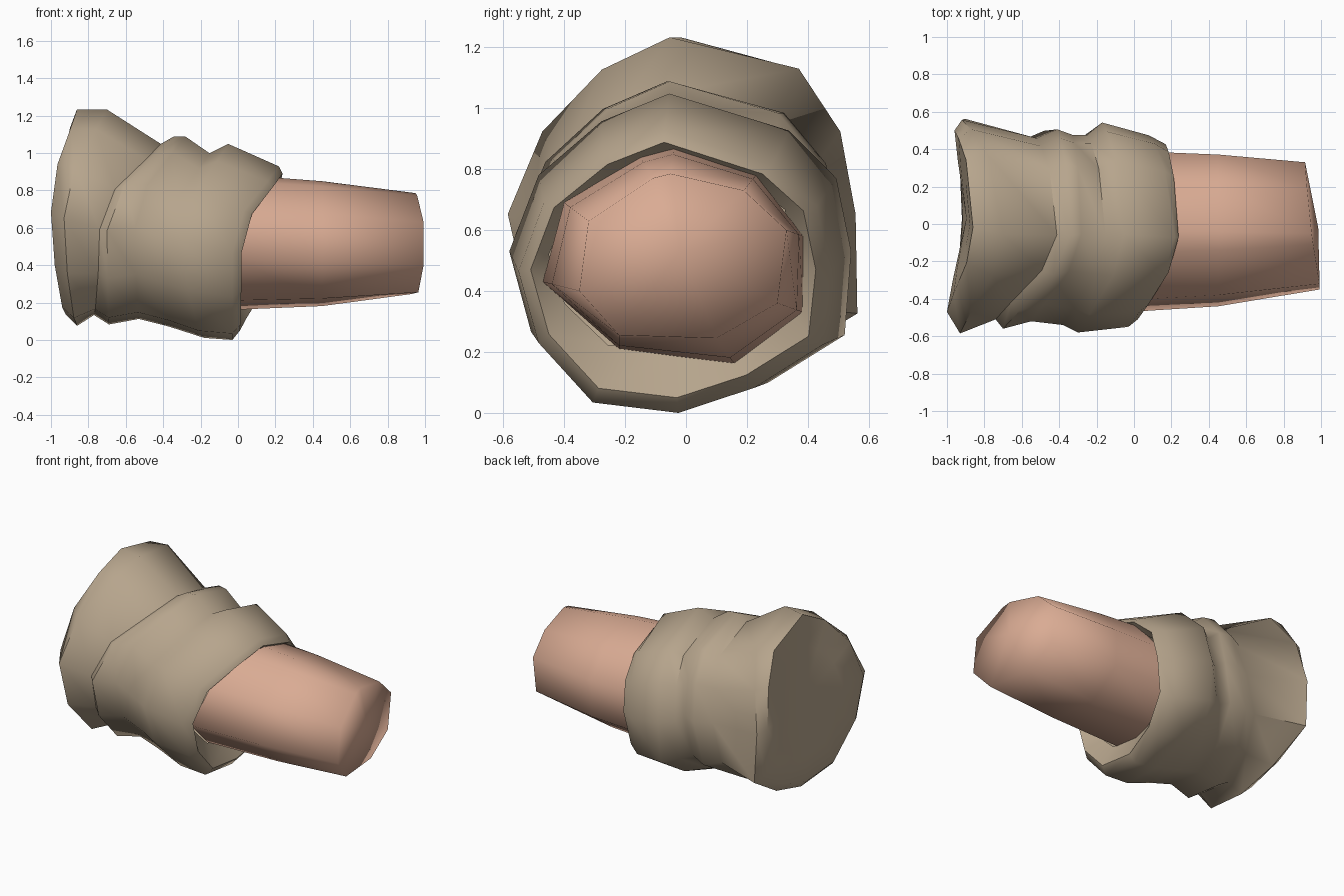
import bpy, math
from mathutils import Vector

if "Cube" in bpy.data.objects:
    bpy.data.objects.remove(bpy.data.objects["Cube"])


def material(name, rgb):
    m = bpy.data.materials.new(name)
    m.diffuse_color = (*rgb, 1)
    m.use_nodes = True
    m.node_tree.nodes["Principled BSDF"].inputs["Base Color"].default_value = m.diffuse_color
    return m


def loft(name, rings, end_tip, mat, angle):
    """Skin a row of equal-length rings; the tip closes the last ring with a fan."""
    n = len(rings[0])
    verts = [v for r in rings for v in r]
    faces = []
    for k in range(len(rings) - 1):
        for i in range(n):
            a, b = k * n + i, k * n + (i + 1) % n
            faces.append((a, b, b + n, a + n))
    t = len(verts)
    base = t - n
    verts.append(end_tip)
    faces += [(base + i, base + (i + 1) % n, t) for i in range(n)]
    mesh = bpy.data.meshes.new(name)
    mesh.from_pydata([tuple(v) for v in verts], [], faces)
    mesh.materials.append(mat)
    ob = bpy.data.objects.new(name, mesh)
    bpy.context.collection.objects.link(ob)
    bpy.ops.object.select_all(action='DESELECT')
    ob.select_set(True)
    bpy.context.view_layer.objects.active = ob
    if angle:
        bpy.ops.object.shade_smooth_by_angle(angle=math.radians(angle))
    else:
        bpy.ops.object.shade_smooth()
    return ob


cloth = material("tan cloth", (0.47, 0.375, 0.265))
skin = material("skin", (0.70, 0.41, 0.295))

# Uneven outlines of the shoulder and cuff, from the back over the top
ANGLES = (0, 28, 52, 95, 120, 150, 180, 210, 240, 270, 300, 330)
SHOULDER = (.96, .99, 1.04, 1.0, .94, .93, 1.0, 1.02, 1.06, .99, .98, 1.12)
CUFF = (.95, .98, .95, 1.0, .95, .97, 1.0, 1.01, 1.07, 1.0, .95, 1.04)


def cloth_ring(mix, xt, zt, xb, zb, xf, yf, xk, yk):
    """Tilted ring from its top, bottom, front and back extremes."""
    cy, cz, ry, rz = (yf + yk) / 2, (zt + zb) / 2, (yk - yf) / 2, (zt - zb) / 2
    ring = []
    for deg, f0, f1 in zip(ANGLES, SHOULDER, CUFF):
        a, f = math.radians(deg), f0 + (f1 - f0) * mix
        c, s = math.cos(a), math.sin(a)
        x = c * c * (xk if c > 0 else xf) + s * s * (xt if s > 0 else xb)
        ring.append(Vector((x, cy + ry * c * f, max(0, cz + rz * s * f))))
    return ring


# Sleeve folds from the shoulder end to the cuff
folds = [
    (0, -.86, 1.235, -.92, .13, -1.0, -.47, -.96, .52),
    (0, -.70, 1.235, -.86, .07, -.93, -.585, -.92, .58),
    (.3, -.41, 1.05, -.77, .13, -.74, -.51, -.52, .48),
    (.4, -.34, 1.09, -.69, .08, -.70, -.56, -.41, .53),
    (.5, -.28, 1.09, -.53, .11, -.55, -.52, -.33, .50),
    (.6, -.15, 1.00, -.37, .07, -.38, -.54, -.25, .50),
    (.8, -.05, 1.05, -.18, .01, -.30, -.58, -.17, .57),
    (1, .22, .93, -.03, .00, -.03, -.55, .08, .50),
    (1, .24, .89, .01, .05, .02, -.51, .17, .45),
    (1, .19, .84, -.05, .20, -.05, -.45, .08, .38),
]
rings = [cloth_ring(*f) for f in folds]

# Shallow hollow at the shoulder end, with the sleeve running from cuff to hollow
centre = sum(rings[0], Vector()) / len(ANGLES)
inner = [centre.lerp(v, .65) + Vector((.01, 0, 0)) for v in rings[0]]
loft("sleeve", [list(reversed(r)) for r in reversed([inner] + rings)][:],
     centre + Vector((.04, 0, 0)), cloth, 55)

# Forearm: wide section inside the cuff, narrowing to the wrist
wide = [(.385, .58), (.23, .78), (-.04, .87), (-.15, .84), (-.40, .69),
        (-.47, .43), (-.22, .21), (.16, .16), (.385, .33)]
wrist = [(.33, .60), (.19, .73), (-.05, .785), (-.11, .77), (-.32, .63),
         (-.35, .40), (-.22, .255), (.10, .245), (.30, .36)]


def arm_ring(x, t):
    return [Vector((x, a + (c - a) * t, b + (d - b) * t))
            for (a, b), (c, d) in zip(wide, wrist)]


start = [Vector((.10 * y + .35 * (z - .25) - .04, y, z)) for y, z in wide]
end = [Vector((.955 - .12 * y - .2 * (z - .55) ** 2, y, z)) for y, z in wrist]
loft("forearm", [start, arm_ring(.45, .25), end], Vector((.985, -.02, .53)), skin, 0)
